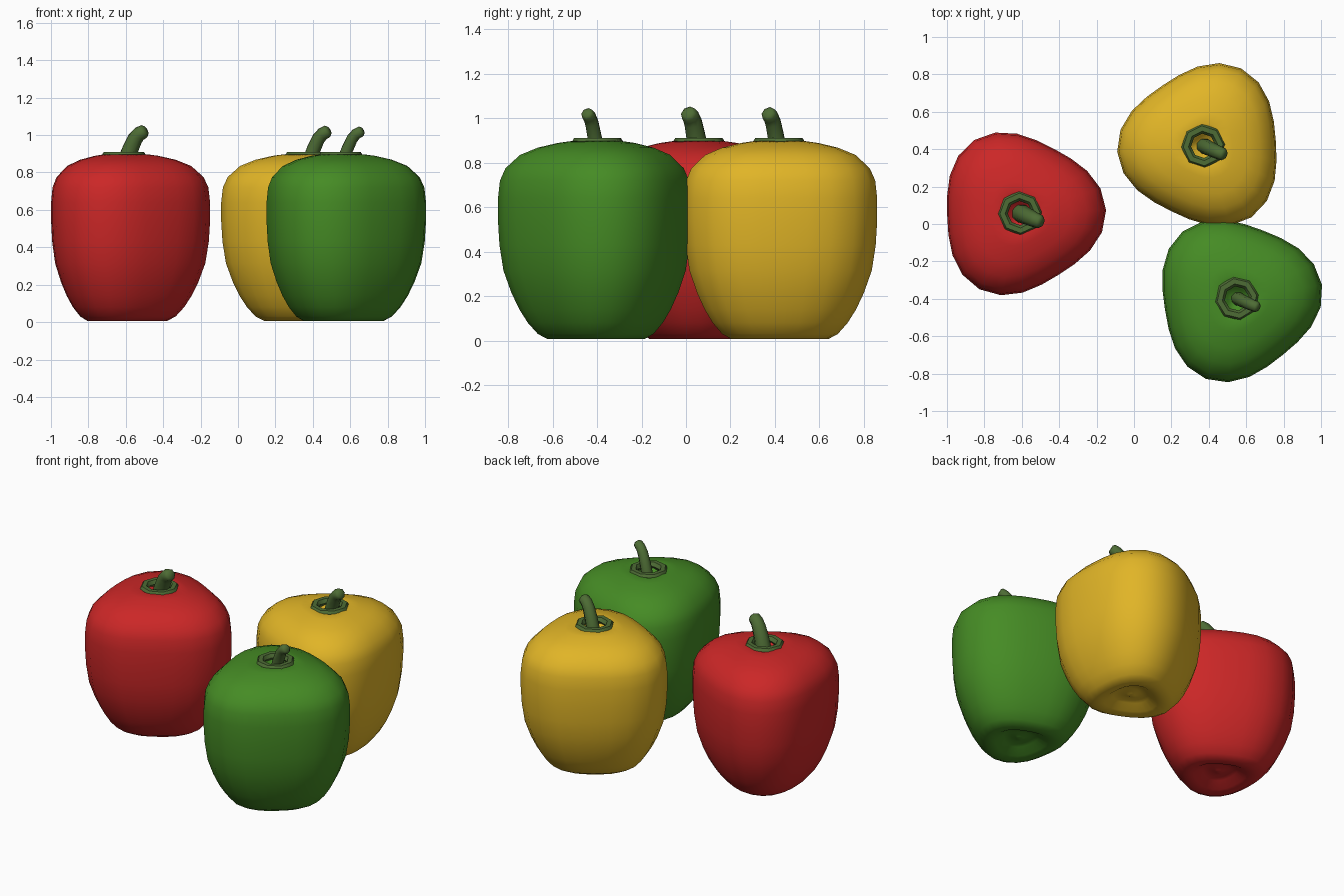
import bpy, bmesh, math
from mathutils import Vector

if "Cube" in bpy.data.objects:
    bpy.data.objects.remove(bpy.data.objects["Cube"])


def material(name, rgb):
    m = bpy.data.materials.new(name)
    m.diffuse_color = (*rgb, 1)
    m.use_nodes = True
    m.node_tree.nodes["Principled BSDF"].inputs["Base Color"].default_value = m.diffuse_color
    return m


def finish(name, bm, mat, loc, angle):
    bmesh.ops.recalc_face_normals(bm, faces=bm.faces)
    me = bpy.data.meshes.new(name)
    bm.to_mesh(me)
    bm.free()
    me.materials.append(mat)
    ob = bpy.data.objects.new(name, me)
    bpy.context.collection.objects.link(ob)
    ob.location = loc
    bpy.ops.object.select_all(action='DESELECT')
    ob.select_set(True)
    bpy.context.view_layer.objects.active = ob
    bpy.ops.object.shade_smooth_by_angle(angle=math.radians(angle))
    return ob


def skin(bm, rings, closed=False):
    # bridge successive rings of points; cap the ends unless closed in a loop
    vs = [[bm.verts.new(p) for p in r] for r in rings]
    n = len(vs[0])
    pairs = list(zip(vs, vs[1:]))
    if closed:
        pairs.append((vs[-1], vs[0]))
    for a, b in pairs:
        for i in range(n):
            j = (i + 1) % n
            bm.faces.new((a[i], a[j], b[j], b[i]))
    return vs


# (radius factor, height) from the bottom navel to the stem hollow
PROFILE = [(.05, .042), (.13, .055), (.24, .045), (.36, .014), (.5, .006),
           (.60, .03), (.70, .08), (.785, .14), (.865, .215), (.945, .315),
           (.985, .43), (1, .54), (1, .64), (.98, .72), (.925, .775),
           (.78, .835), (.6, .868), (.4, .889), (.27, .897), (.19, .885),
           (.13, .85), (.05, .825)]
STEM = [(0, 0, .80), (.015, -.005, .87), (.035, -.015, .925),
        (.06, -.026, .98), (.082, -.036, 1.006), (.108, -.046, 1.02)]


def pepper_body(name, mat, loc, turn, seg=24):
    bm = bmesh.new()
    rings = []
    for f, z in PROFILE:
        ring = []
        for i in range(seg):
            t = 2 * math.pi * i / seg
            r = f * (.425 + .036 * math.cos(3 * t))
            a = t + math.radians(turn)
            ring.append((r * math.cos(a), r * math.sin(a), z))
        rings.append(ring)
    vs = skin(bm, rings)
    for ring, z in ((vs[0], .04), (vs[-1], .82)):
        c = bm.verts.new((0, 0, z))
        for i in range(seg):
            bm.faces.new((ring[i], ring[(i + 1) % seg], c))
    finish(name, bm, mat, loc, 60)


def calyx_ring(name, mat, loc, turn):
    bm = bmesh.new()
    rings = []
    for i in range(8):
        a = 2 * math.pi * i / 8 + math.radians(turn)
        rings.append([((.093 + .028 * math.cos(b)) * math.cos(a),
                       (.093 + .028 * math.cos(b)) * math.sin(a),
                       .888 + .026 * math.sin(b))
                      for b in (k * math.pi / 3 for k in range(6))])
    skin(bm, rings, closed=True)
    finish(name, bm, mat, loc, 40)


def stem(name, mat, loc, r0, r1):
    bm = bmesh.new()
    pts = [Vector(p) for p in STEM]
    side = Vector((.4, 1, 0)).normalized()
    rings = []
    for k, p in enumerate(pts):
        d = (pts[min(k + 1, len(pts) - 1)] - pts[max(k - 1, 0)]).normalized()
        u = (side - d * side.dot(d)).normalized()
        v = d.cross(u)
        r = r0 + (r1 - r0) * k / (len(pts) - 1)
        rings.append([p + r * (u * math.cos(a) + v * math.sin(a))
                      for a in (i * math.pi / 4 for i in range(8))])
    # rounded tip
    tip = pts[-1] + d * r1 * .35
    rings.append([tip + (q - pts[-1]) * .65 for q in rings[-1]])
    vs = skin(bm, rings)
    bm.faces.new(vs[0])
    bm.faces.new(vs[-1])
    finish(name, bm, mat, loc, 50)


stem_green = material("stem green", (.075, .15, .035))
peppers = [
    ("red", (.60, .02, .02), (-.61, .058, 0), 2, .052, .037),
    ("yellow", (.75, .46, .02), (.37, .418, 0), 184, .043, .034),
    ("green", (.06, .26, .018), (.55, -.398, 0), 9, .037, .029),
]
for colour, rgb, loc, turn, r0, r1 in peppers:
    pepper_body(colour + "_pepper", material("pepper " + colour, rgb), loc, turn)
    calyx_ring(colour + "_calyx", stem_green, loc, turn)
    stem(colour + "_stem", stem_green, loc, r0, r1)
